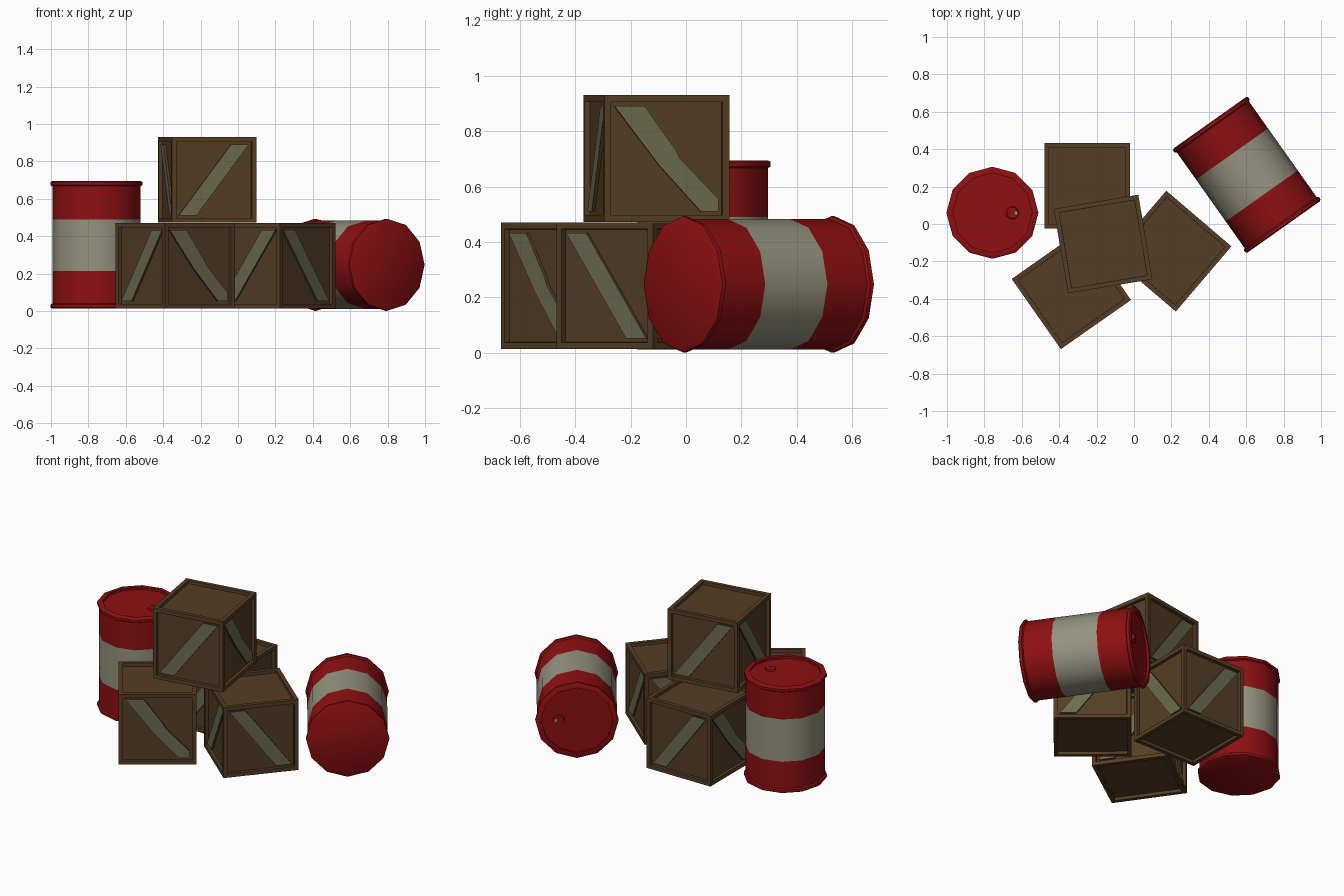
import bpy, bmesh
from math import cos, sin, pi, radians
from mathutils import Matrix, Vector

cube = bpy.data.objects.get("Cube")
if cube:
    bpy.data.objects.remove(cube, do_unlink=True)


def material(name, rgb):
    mat = bpy.data.materials.new(name)
    mat.use_nodes = True
    mat.diffuse_color = (*rgb, 1)
    mat.node_tree.nodes["Principled BSDF"].inputs["Base Color"].default_value = (*rgb, 1)
    return mat


wood = material("brown wood", (0.091, 0.048, 0.018))
brace = material("faded olive", (0.15, 0.15, 0.078))
red = material("drum red", (0.27, 0.005, 0.006))
grey = material("drum grey", (0.30, 0.29, 0.21))


def finish(bm, name, mats, matrix):
    bmesh.ops.recalc_face_normals(bm, faces=bm.faces)
    mesh = bpy.data.meshes.new(name)
    bm.to_mesh(mesh)
    bm.free()
    for m in mats:
        mesh.materials.append(m)
    obj = bpy.data.objects.new(name, mesh)
    bpy.context.collection.objects.link(obj)
    obj.matrix_world = matrix
    return obj


# Crates: framed box with sunken panels and a diagonal board on each side
SIZE, FRAME, SUNK, BOARD = 0.458, 0.035, 0.02, 0.012
STRAIGHT = [(-.19, -.19), (-.094, -.19), (.19, .19), (.094, .19)]
CRACKED = [(-.19, -.19), (-.125, -.19), (.03, -.02), (.045, 0),
           (.19, .19), (.08, .19), (-.035, .03), (-.05, 0), (-.19, -.145)]


def crate(name, x, y, z, angle):
    place = Matrix.Translation((x, y, z + SIZE / 2)) @ Matrix.Rotation(radians(angle), 4, 'Z')
    bm = bmesh.new()
    bmesh.ops.create_cube(bm, size=SIZE)
    panels = list(bm.faces)
    bmesh.ops.inset_individual(bm, faces=panels, thickness=FRAME)
    bmesh.ops.inset_individual(bm, faces=panels, thickness=0.0005, depth=-SUNK)
    finish(bm, name, [wood], place)

    bm = bmesh.new()
    for side in range(4):
        turn = Matrix.Rotation(side * pi / 2, 3, 'Z')
        lean = 1 if side % 2 == 0 else -1
        outline = CRACKED if side == 1 else STRAIGHT
        depth = -SIZE / 2 + SUNK
        verts = [bm.verts.new(turn @ Vector((lean * u, depth, v))) for u, v in outline]
        base = bm.faces.new(verts)
        new = bmesh.ops.extrude_face_region(bm, geom=[base])["geom"]
        move = turn @ Vector((0, -BOARD, 0))
        for item in new:
            if isinstance(item, bmesh.types.BMVert):
                item.co += move
            elif isinstance(item, bmesh.types.BMFace):
                item.material_index = 1
    finish(bm, name + "_braces", [wood, brace], place)


crate("back_crate", -0.25, 0.205, 0.013, 180)
crate("front_crate", -0.335, -0.35, 0.013, -55)
crate("side_crate", 0.198, -0.145, 0.013, 139.5)
crate("top_crate", -0.165, -0.107, 0.472, 9.5)

# Drums: lathed profile with rims, a sunken lid, a painted band and a bung
SIDES = 12
RIM, BODY, LID, HEIGHT = 0.246, 0.236, 0.212, 0.683
PROFILE = [(BODY, 0), (RIM, .006), (RIM, .022), (BODY, .028), (BODY, .203), (BODY, .478),
           (BODY, .655), (RIM, .661), (RIM, .677), (BODY, HEIGHT), (LID, HEIGHT), (LID, .668)]


def drum(name, matrix):
    bm = bmesh.new()
    rings = [[bm.verts.new((r * cos(2 * pi * i / SIDES), r * sin(2 * pi * i / SIDES), z))
              for i in range(SIDES)] for r, z in PROFILE]
    for k, (low, high) in enumerate(zip(rings, rings[1:])):
        for i in range(SIDES):
            j = (i + 1) % SIDES
            face = bm.faces.new((low[i], low[j], high[j], high[i]))
            face.material_index = 1 if k == 4 else 0
    bm.faces.new(rings[0])
    bm.faces.new(rings[-1])
    obj = finish(bm, name, [red, grey], matrix)
    bpy.ops.object.select_all(action='DESELECT')
    obj.select_set(True)
    bpy.context.view_layer.objects.active = obj
    bpy.ops.object.shade_smooth_by_angle(angle=radians(35))

    # Bung disc and its small plug
    for part, mat, x, radius, thick in (("_bung", red, .107, .034, .008),
                                        ("_plug", grey, .126, .010, .012)):
        bm = bmesh.new()
        bmesh.ops.create_cone(bm, cap_ends=True, segments=SIDES, radius1=radius,
                              radius2=radius * .9, depth=thick,
                              matrix=Matrix.Translation((x, 0, .668 + thick / 2)))
        finish(bm, name + part, [mat], matrix)


drum("standing_drum", Matrix.Translation((-0.757, 0.06, 0.012)))

# Fallen drum: lid faces the back, bung to its side
axis = Vector((-0.578, 0.816, 0)).normalized()
across = Vector((axis.y, -axis.x, 0))
lie = Matrix((across, axis.cross(across), axis)).transposed().to_4x4()
centre = Vector((0.603, 0.263, 0.247))
drum("fallen_drum", Matrix.Translation(centre - axis * HEIGHT / 2) @ lie)
